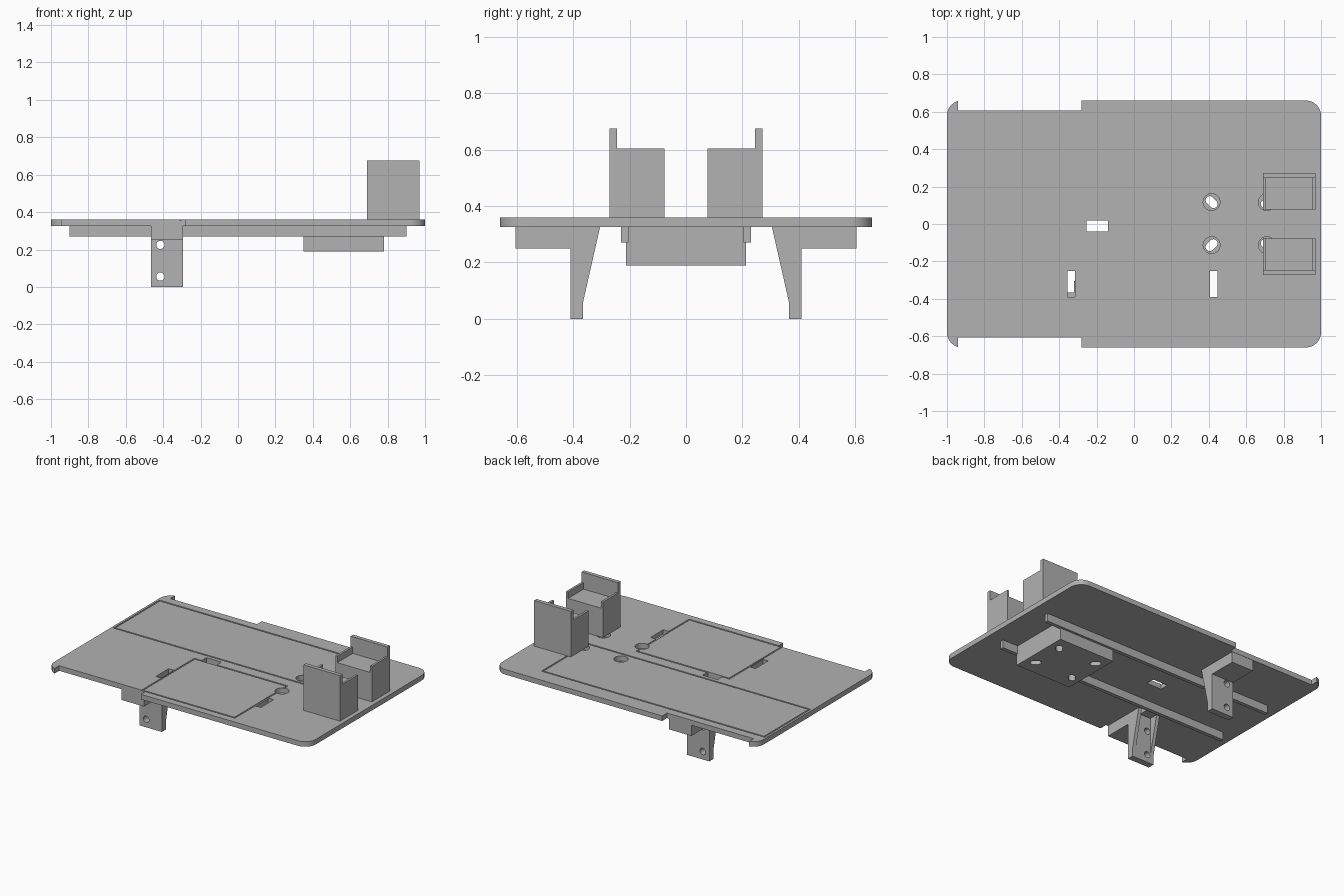
import bpy, bmesh, math
from mathutils import Matrix

cube = bpy.data.objects.get("Cube")
if cube:
    bpy.data.objects.remove(cube, do_unlink=True)

grey = bpy.data.materials.new("plain grey")
grey.use_nodes = True
grey.diffuse_color = (0.445, 0.445, 0.445, 1)
grey.node_tree.nodes["Principled BSDF"].inputs["Base Color"].default_value = grey.diffuse_color

BOTTOM, TOP = 0.325, 0.36


def finish(name, bm):
    bmesh.ops.recalc_face_normals(bm, faces=bm.faces)
    mesh = bpy.data.meshes.new(name)
    bm.to_mesh(mesh)
    bm.free()
    mesh.materials.append(grey)
    ob = bpy.data.objects.new(name, mesh)
    bpy.context.collection.objects.link(ob)
    return ob


def prism(name, points, shift):
    """Extrude a closed outline of 3D points along shift."""
    bm = bmesh.new()
    face = bm.faces.new([bm.verts.new(p) for p in points])
    new = bmesh.ops.extrude_face_region(bm, geom=[face])["geom"]
    bmesh.ops.translate(bm, vec=shift, verts=[v for v in new if isinstance(v, bmesh.types.BMVert)])
    return finish(name, bm)


def box(name, x0, x1, y0, y1, z0, z1):
    y0, y1 = sorted((y0, y1))
    return prism(name, [(x0, y0, z0), (x1, y0, z0), (x1, y1, z0), (x0, y1, z0)], (0, 0, z1 - z0))


def slot(x, y, z0, z1, r, half=0.0, angle=0.0):
    """Round-ended slot cutter; half = 0 gives a round hole."""
    pts = []
    for i in range(32):
        a = math.tau * (i + 0.5) / 32
        px = r * math.cos(a) + math.copysign(half, math.cos(a))
        py = r * math.sin(a)
        pts.append((x + px * math.cos(angle) - py * math.sin(angle),
                    y + px * math.sin(angle) + py * math.cos(angle), z0))
    return prism("cutter", pts, (0, 0, z1 - z0))


def cut(target, cutters):
    for c in cutters:
        c.hide_render = True
        mod = target.modifiers.new("cut", 'BOOLEAN')
        mod.operation, mod.solver, mod.object = 'DIFFERENCE', 'EXACT', c
        bpy.context.view_layer.objects.active = target
        bpy.ops.object.modifier_apply(modifier=mod.name)
        bpy.data.objects.remove(c, do_unlink=True)


def smooth(ob):
    bpy.ops.object.select_all(action='DESELECT')
    ob.select_set(True)
    bpy.context.view_layer.objects.active = ob
    bpy.ops.object.shade_smooth_by_angle(angle=math.radians(30))


# Base plate with rounded corners
outline = []
radius = 0.08
for k, (sx, sy) in enumerate([(1, 1), (-1, 1), (-1, -1), (1, -1)]):
    for i in range(9):
        a = math.pi / 2 * (k + i / 8)
        outline.append((sx * (1 - radius) + radius * math.cos(a),
                        sy * (0.66 - radius) + radius * math.sin(a), BOTTOM))
plate = prism("base_plate", outline, (0, 0, TOP - BOTTOM))

# Edge notches and through slots
cuts = [box("cutter", -0.942, -0.28, s * 0.607, s * 0.8, 0.3, 0.4) for s in (1, -1)]
for x0, x1, y0, y1 in [(-0.255, -0.14, -0.04, 0.02),
                       (0.405, 0.447, -0.39, -0.25),
                       (-0.355, -0.315, -0.39, -0.25)]:
    cuts.append(box("cutter", x0, x1, y0, y1, 0.3, 0.4))

# Round screw holes
screws = [(x, y) for x in (0.415, 0.71) for y in (0.117, -0.113)]
cuts += [slot(x, y, 0.3, 0.4, 0.045) for x, y in screws]

# Shallow grooves outlining two component areas
w, floor = 0.01, TOP - 0.004
for x0, x1, y0, y1 in [(-0.985, 0.72, 0.045, 0.55), (-0.312, 0.405, -0.612, -0.03)]:
    cuts += [box("cutter", x0, x1, y, y + w, floor, 0.4) for y in (y0, y1 - w)]
    cuts += [box("cutter", x, x + w, y0 + w, y1 - w, floor, 0.4) for x in (x0, x1 - w)]
cut(plate, cuts)
smooth(plate)

# Mounting block with diagonal slots
block = box("mounting_block", 0.35, 0.78, -0.213, 0.213, 0.19, BOTTOM)
cut(block, [slot(x, y, 0.1, 0.4, 0.022, 0.014, math.atan2(y, 0.115 if x > 0.5 else -0.115))
            for x, y in screws])
smooth(block)

for s, side in ((1, "back"), (-1, "front")):
    # Stiffening rail
    box(side + "_rail", -0.9, 0.9, s * 0.204, s * 0.23, 0.27, BOTTOM)

    # Bracket: flat foot, drilled leg and two tapered gussets
    leg_x0, leg_x1 = -0.465, -0.295
    profile = [(0.605, BOTTOM), (0.605, 0.25), (0.41, 0.25), (0.41, 0), (0.365, 0), (0.365, BOTTOM)]
    leg = prism(side + "_bracket", [(leg_x0, s * y, z) for y, z in profile], (leg_x1 - leg_x0, 0, 0))
    drills = []
    for z in (0.225, 0.055):
        d = slot(0, 0, -0.045, 0.045, 0.022)
        d.data.transform(Matrix.Translation((-0.415, s * 0.385, z)) @ Matrix.Rotation(math.pi / 2, 4, 'X'))
        drills.append(d)
    cut(leg, drills)
    smooth(leg)
    taper = [(0.365, 0.06), (0.365, BOTTOM), (0.305, BOTTOM)]
    for x, part in ((leg_x0, "right"), (leg_x1 - 0.025, "left")):
        prism(f"{side}_{part}_gusset", [(x, s * y, z) for y, z in taper], (0.025, 0, 0))

    # Tower: solid body, tall outer wall and low side rims
    box(side + "_tower", 0.69, 0.97, s * 0.077, s * 0.245, TOP, 0.56)
    box(side + "_tower_wall", 0.69, 0.97, s * 0.245, s * 0.272, TOP, 0.675)
    for x, part in ((0.69, "right"), (0.955, "left")):
        box(f"{side}_{part}_rim", x, x + 0.015, s * 0.077, s * 0.245, 0.56, 0.605)
